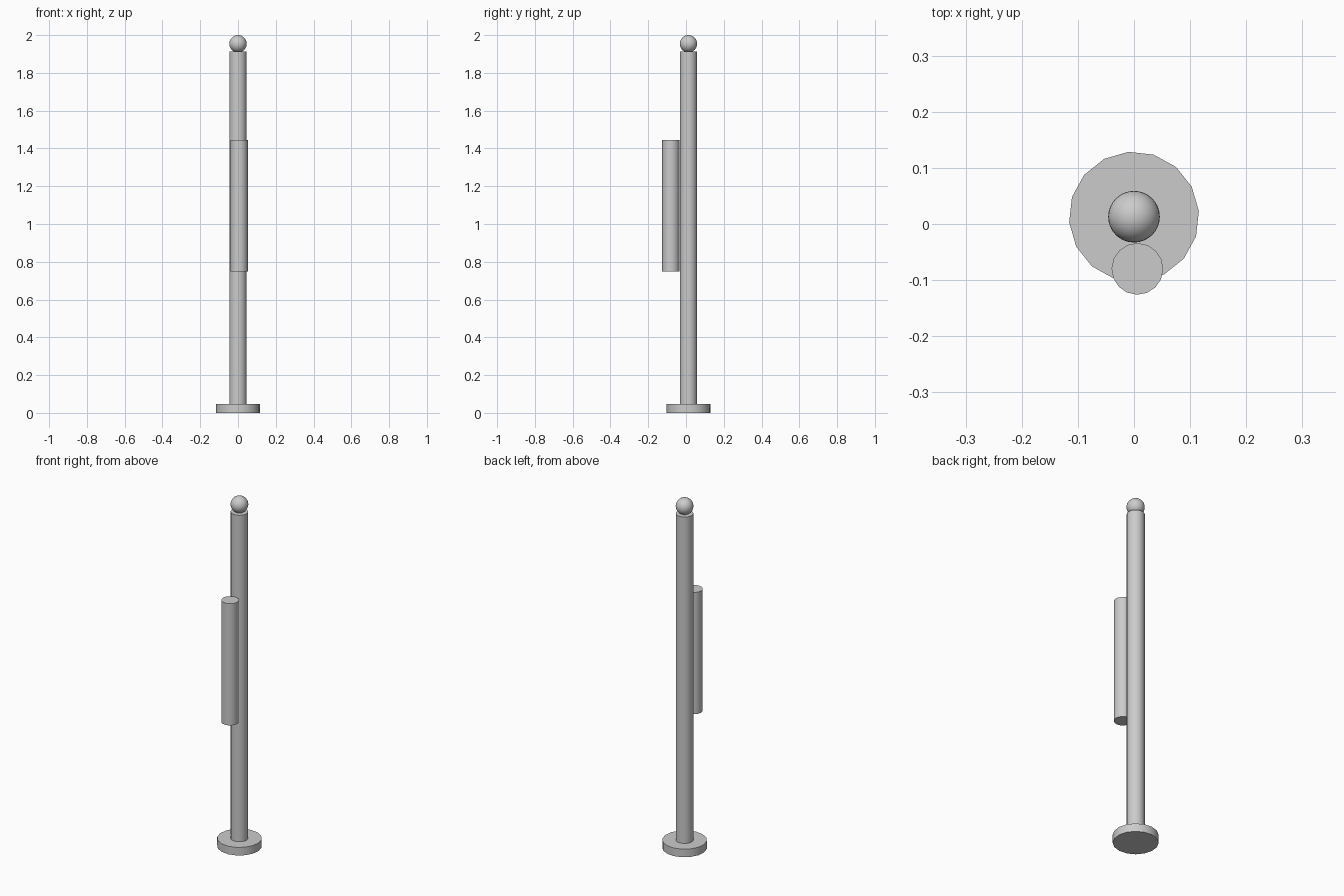
import bpy
from math import radians

cube = bpy.data.objects.get("Cube")
if cube:
    bpy.data.objects.remove(cube, do_unlink=True)

grey = bpy.data.materials.new("plain grey")
grey.use_nodes = True
colour = (0.6, 0.6, 0.6, 1)
grey.diffuse_color = colour
grey.node_tree.nodes["Principled BSDF"].inputs["Base Color"].default_value = colour


def finish(name):
    ob = bpy.context.object
    ob.name = name
    ob.data.materials.append(grey)
    bpy.ops.object.shade_smooth_by_angle(angle=radians(30))


def rod(name, x, y, radius, bottom, top, turn):
    bpy.ops.mesh.primitive_cylinder_add(
        vertices=16, radius=radius, depth=top - bottom,
        location=(x, y, (bottom + top) / 2), rotation=(0, 0, radians(turn)))
    finish(name)


AXIS_Y = 0.013
R = 0.046

# Base disc, tall pole and the short rod fixed to its front
rod("base", 0, AXIS_Y, 0.116, 0, 0.046, 4.9)
rod("pole", 0, AXIS_Y, R, 0.046, 1.912, 4.9)
rod("front_rod", 0.006, -0.08, R, 0.748, 1.444, -1)

# Ball on top of the pole
bpy.ops.mesh.primitive_uv_sphere_add(
    segments=32, ring_count=16, radius=R, location=(0, AXIS_Y, 2 - R))
finish("ball")
